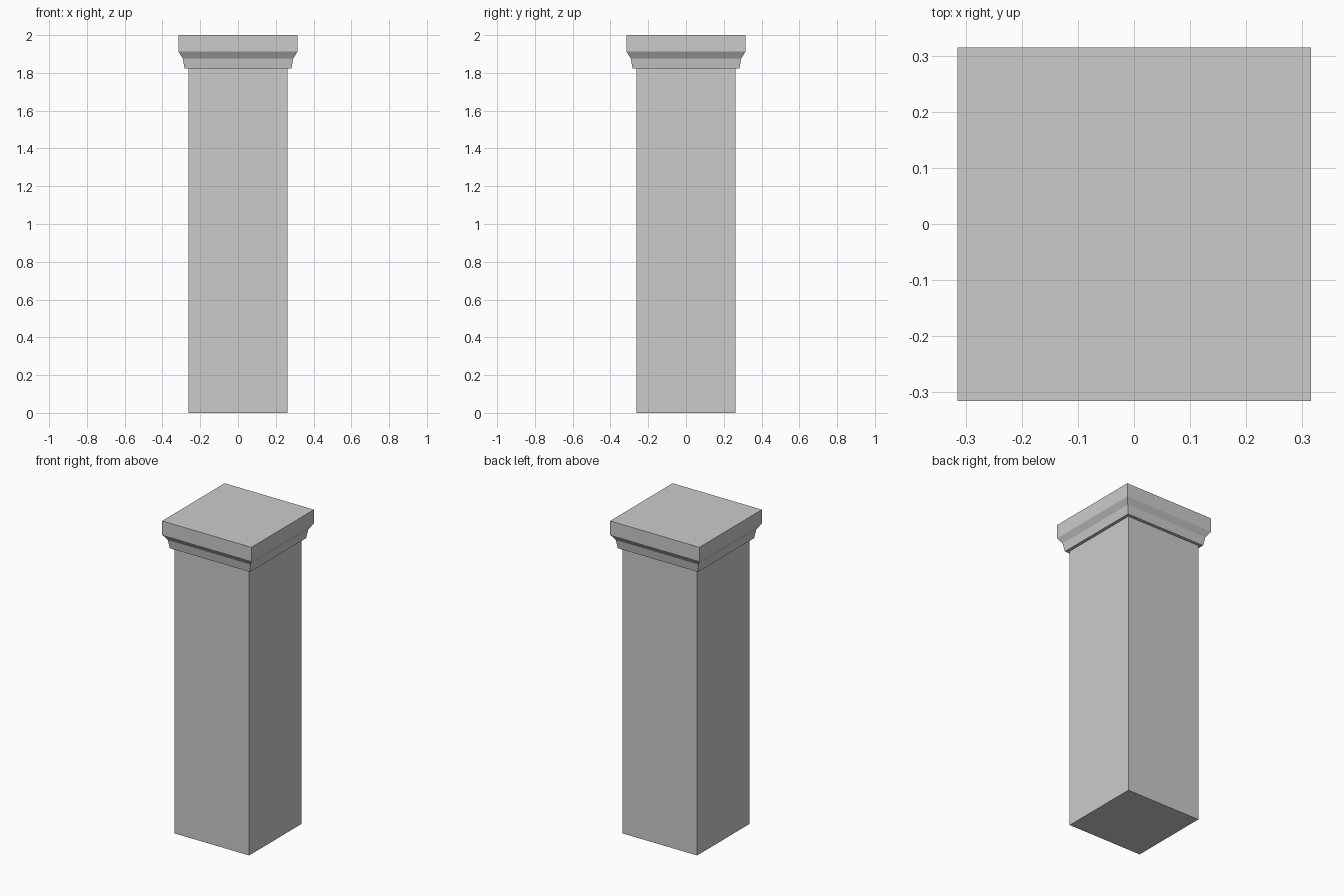
import bpy, bmesh

if "Cube" in bpy.data.objects:
    bpy.data.objects.remove(bpy.data.objects["Cube"])


def square_loft(name, profile, cap_bottom=False, cap_top=False):
    """Stack square rings of (half width, height) and skin them."""
    bm = bmesh.new()
    rings = [[bm.verts.new((sx * h, sy * h, z))
              for sx, sy in ((-1, -1), (1, -1), (1, 1), (-1, 1))]
             for h, z in profile]
    for a, b in zip(rings, rings[1:]):
        for i in range(4):
            j = (i + 1) % 4
            bm.faces.new((a[i], a[j], b[j], b[i]))
    if cap_bottom:
        bm.faces.new(rings[0][::-1])
    if cap_top:
        bm.faces.new(rings[-1])
    mesh = bpy.data.meshes.new(name)
    bm.to_mesh(mesh)
    bm.free()
    obj = bpy.data.objects.new(name, mesh)
    bpy.context.collection.objects.link(obj)
    return obj


SHAFT = 0.263
NECK = 1.822

# Plain square shaft
square_loft("shaft", [(SHAFT, 0), (SHAFT, NECK)], cap_bottom=True)

# Moulded capital: ledge, sloped neck, flare, flat slab
square_loft("capital", [(SHAFT, NECK), (0.283, NECK), (0.292, 1.876),
                        (0.315, 1.912), (0.315, 2.0)], cap_top=True)
